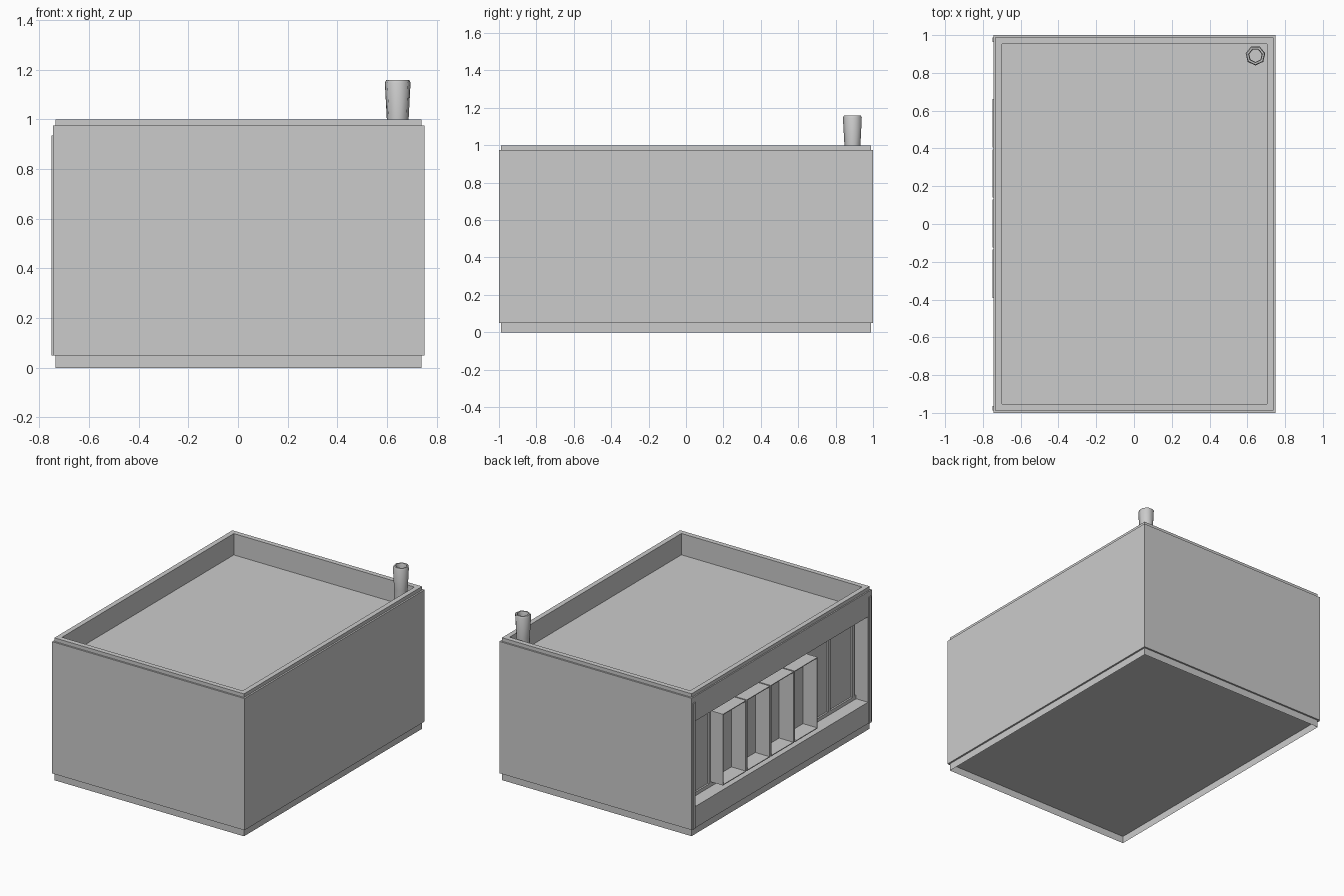
import bpy
import bmesh
import math
from mathutils import Vector

default = bpy.data.objects.get("Cube")
if default:
    bpy.data.objects.remove(default, do_unlink=True)

# Single material
grey = bpy.data.materials.new("plain grey")
grey.use_nodes = True
colour = (0.6, 0.6, 0.6, 1)
grey.diffuse_color = colour
grey.node_tree.nodes["Principled BSDF"].inputs["Base Color"].default_value = colour


def finish(name, bm):
    mesh = bpy.data.meshes.new(name)
    bm.to_mesh(mesh)
    bm.free()
    mesh.materials.append(grey)
    obj = bpy.data.objects.new(name, mesh)
    bpy.context.collection.objects.link(obj)
    return obj


def box_mesh(low, high):
    low, high = Vector(low), Vector(high)
    bm = bmesh.new()
    bmesh.ops.create_cube(bm, size=1)
    for v in bm.verts:
        v.co = (low + high) / 2 + v.co * (high - low)
    return bm


def box(name, low, high):
    return finish(name, box_mesh(low, high))


def loft(rings, cap_start=True, cap_end=True):
    """Join stacked rings of points into one surface."""
    bm = bmesh.new()
    loops = [[bm.verts.new(p) for p in ring] for ring in rings]
    n = len(loops[0])
    for a, b in zip(loops, loops[1:]):
        for i in range(n):
            j = (i + 1) % n
            bm.faces.new((a[i], a[j], b[j], b[i]))
    if cap_start:
        bm.faces.new(loops[0][::-1])
    if cap_end:
        bm.faces.new(loops[-1])
    bm.normal_update()
    return bm


def rect(left, right, half_y, z):
    return [(left, -half_y, z), (right, -half_y, z),
            (right, half_y, z), (left, half_y, z)]


FRONT = -0.744      # window side of the building
BACK = -0.64        # back plane of the window recess
OPEN_Y, SILL, LINTEL = 0.957, 0.20, 0.80

# Body with stepped coping, parapet and sunken roof
bm = loft([rect(FRONT, 0.75, 1.0, 0.05), rect(FRONT, 0.75, 1.0, 0.975),
           rect(-0.735, 0.738, 0.988, 0.975), rect(-0.735, 0.738, 0.988, 1.0),
           rect(-0.70, 0.703, 0.953, 1.0), rect(-0.70, 0.703, 0.953, 0.85)])

# Window recess pushed into the -x wall
wall = min(bm.faces, key=lambda f: f.calc_center_median().x)
bmesh.ops.inset_individual(bm, faces=[wall], thickness=0.05)
for v in wall.verts:
    v.co = (FRONT, math.copysign(OPEN_Y, v.co.y), LINTEL if v.co.z > 0.5 else SILL)
recess = bmesh.ops.extrude_discrete_faces(bm, faces=[wall])["faces"][0]
for v in recess.verts:
    v.co.x = BACK
finish("body", bm)

# Open plinth skirt under the body
finish("plinth_skirt", loft([rect(-0.735, 0.738, 0.988, 0),
                             rect(-0.735, 0.738, 0.988, 0.05)], False, False))

# Corner strips
for side, label in ((-1, "front"), (1, "rear")):
    y0, y1 = sorted((side * 0.963, side * 0.987))
    box(label + "_corner_strip", (-0.75, y0, 0.05), (FRONT + 0.01, y1, 0.935))

# Window frame: mullions and rails on the recess back
PITCH = 0.265
FRAME_X = BACK - 0.012
first = -3.5 * PITCH
for i in range(8):
    y = first + i * PITCH
    box(f"mullion_{i + 1}", (FRAME_X, y - 0.012, SILL), (BACK, y + 0.012, LINTEL))
for label, z in (("bottom", SILL), ("top", LINTEL - 0.025)):
    box(label + "_rail", (FRAME_X, -OPEN_Y, z), (BACK, OPEN_Y, z + 0.025))

# Four open-fronted window boxes
for i in range(4):
    y = 0.135 + (i - 1.5) * PITCH
    bm = box_mesh((-0.75, y - 0.128, 0.235), (BACK, y + 0.128, 0.735))
    ends = [f for f in bm.faces if abs(f.normal.x) > 0.5]
    bmesh.ops.delete(bm, geom=ends, context="FACES_ONLY")
    surround = finish(f"window_box_{i + 1}", bm)
    shell = surround.modifiers.new("thickness", "SOLIDIFY")
    shell.thickness = 0.008
    shell.offset = -1

# Hollow seven-sided chimney pipe
profile = [(0.045, 0.85), (0.045, 1.0), (0.053, 1.147), (0.048, 1.158),
           (0.038, 1.158), (0.034, 1.14), (0.034, 1.03)]


def ring(r, z, sides=7):
    angles = [math.tau * k / sides - math.pi / 2 for k in range(sides)]
    return [(0.643 + r * math.cos(a), 0.892 + r * math.sin(a), z) for a in angles]


pipe = finish("chimney_pipe", loft([ring(r, z) for r, z in profile]))
pipe.data.shade_smooth()
pipe.data.set_sharp_from_angle(angle=math.radians(55))
